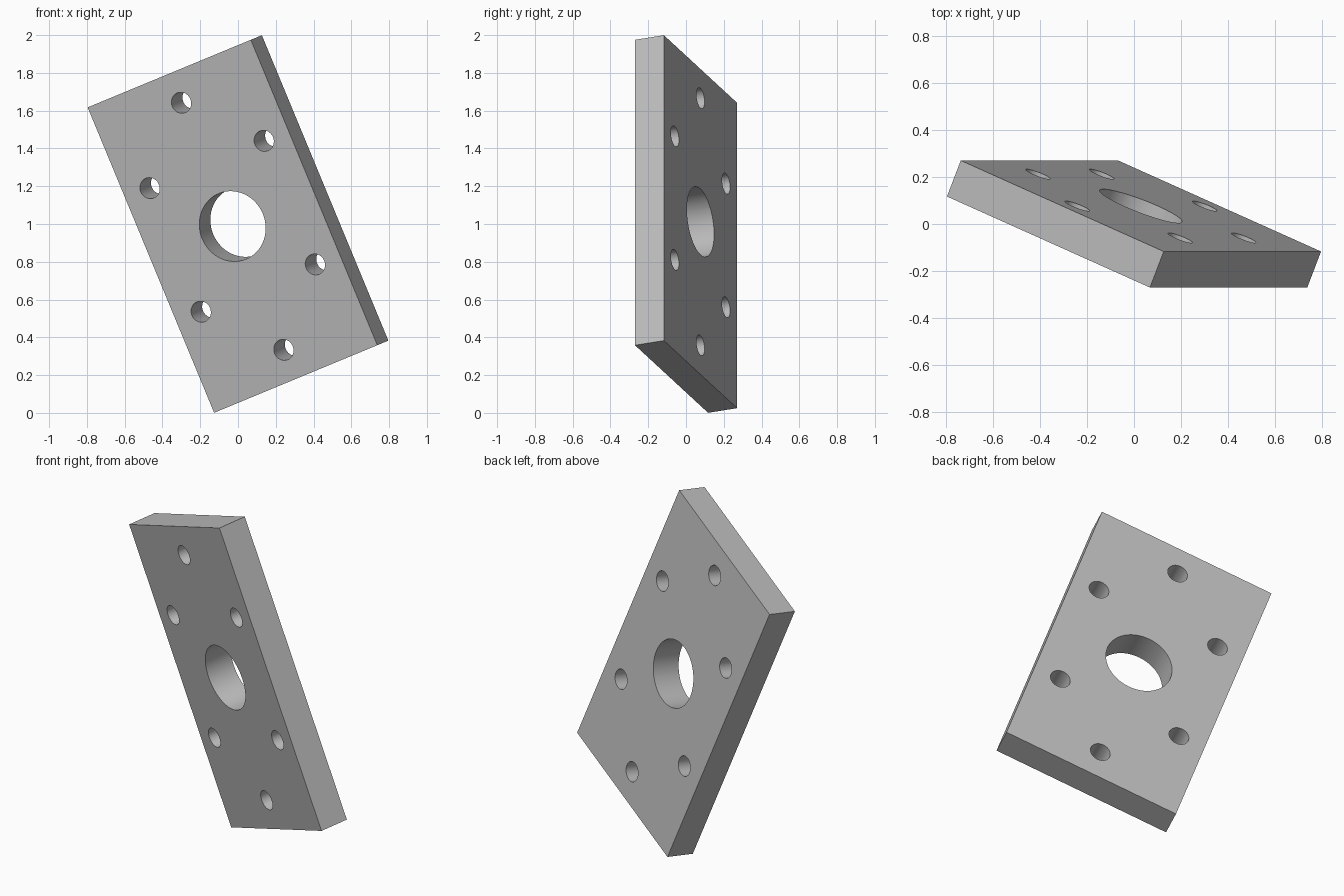
import bpy, bmesh, math
from mathutils import Matrix

default = bpy.data.objects.get("Cube")
if default:
    bpy.data.objects.remove(default, do_unlink=True)

WIDTH, THICK, LENGTH = 1.012, 0.166, 1.75
BORE_R, BOLT_R, PITCH = 0.188, 0.056, 0.354

steel = bpy.data.materials.new("light_grey")
steel.use_nodes = True
grey = (0.5, 0.5, 0.5, 1)
steel.diffuse_color = grey
steel.node_tree.nodes["Principled BSDF"].inputs["Base Color"].default_value = grey


def make_object(name, bm):
    mesh = bpy.data.meshes.new(name)
    bm.to_mesh(mesh)
    bm.free()
    mesh.materials.append(steel)
    obj = bpy.data.objects.new(name, mesh)
    bpy.context.collection.objects.link(obj)
    return obj


def add_hole(bm, x, z, radius):
    place = Matrix.Translation((x, 0, z)) @ Matrix.Rotation(math.pi / 2, 4, 'X')
    bmesh.ops.create_cone(bm, cap_ends=True, segments=64, radius1=radius,
                          radius2=radius, depth=THICK * 2, matrix=place)


# Rectangular plate
bm = bmesh.new()
bmesh.ops.create_cube(bm, size=1, matrix=Matrix.Diagonal((WIDTH, THICK, LENGTH, 1)))
plate = make_object("mounting_plate", bm)

# Central bore and six bolt holes in a diamond layout
bm = bmesh.new()
add_hole(bm, 0, 0, BORE_R)
for side in (-1, 1):
    add_hole(bm, 0, side * 2 * PITCH, BOLT_R)
    for end in (-1, 1):
        add_hole(bm, side * PITCH, end * PITCH, BOLT_R)
cutter = make_object("hole_cutter", bm)
cutter.hide_render = True

# Cut the holes through the plate
cut = plate.modifiers.new("holes", 'BOOLEAN')
cut.operation = 'DIFFERENCE'
cut.solver = 'EXACT'
cut.object = cutter
bpy.ops.object.select_all(action='DESELECT')
plate.select_set(True)
bpy.context.view_layer.objects.active = plate
bpy.ops.object.modifier_apply(modifier=cut.name)
bpy.data.objects.remove(cutter, do_unlink=True)
bpy.ops.object.shade_smooth_by_angle(angle=math.radians(30))

# Lean the plate sideways and turn it about its long axis
tilt = math.radians(-22.5)
plate.matrix_world = (Matrix.Translation((0, 0, 1)) @ Matrix.Rotation(tilt, 4, 'Y')
                      @ Matrix.Rotation(tilt, 4, 'Z'))
